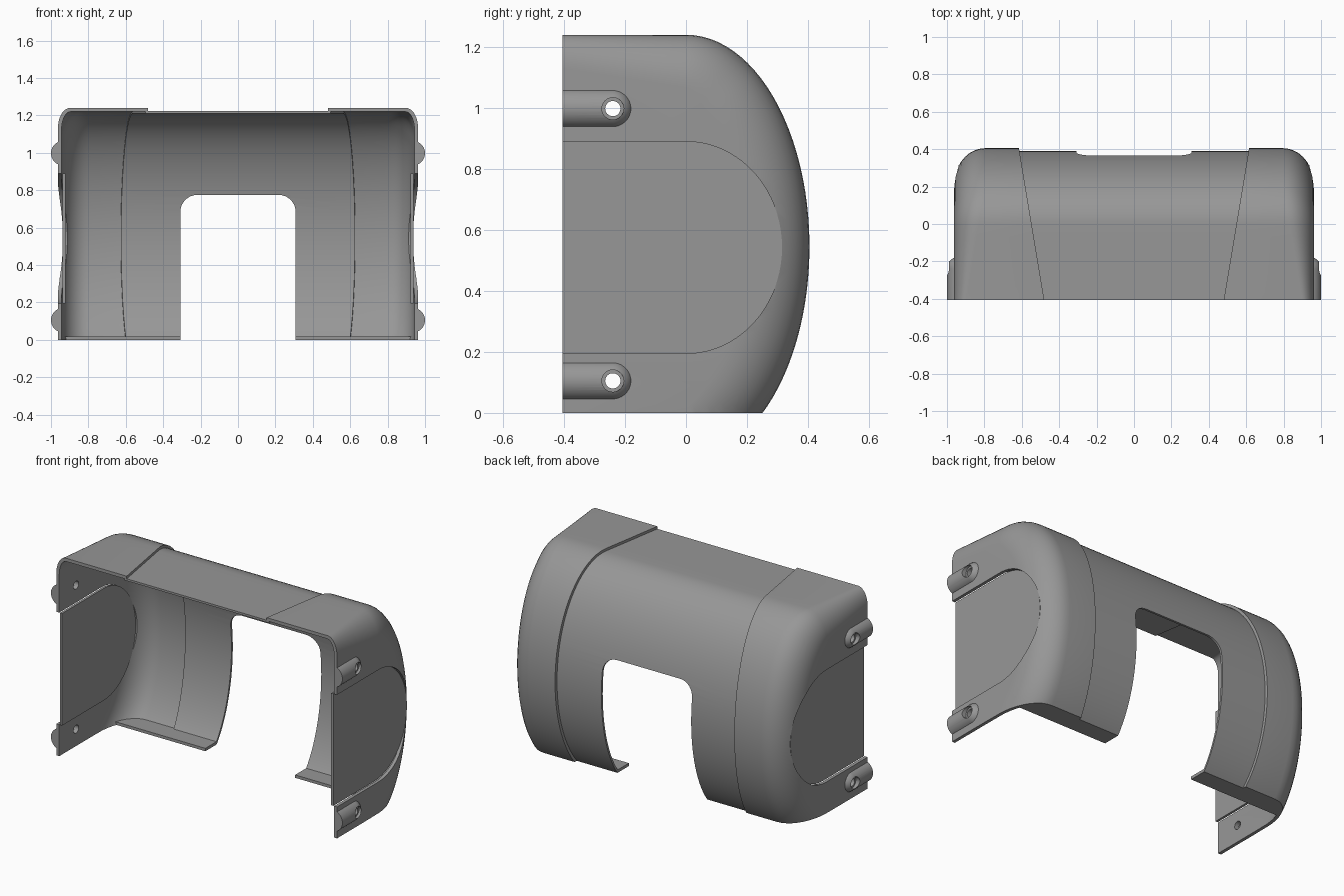
import bpy, bmesh, math
from mathutils import Vector

if "Cube" in bpy.data.objects:
    bpy.data.objects.remove(bpy.data.objects["Cube"])

F = 0.405            # half depth
X = 0.963            # half width of the shell
A, B, ZC = 0.405, 0.695, 0.545   # back curve radii and centre height

grey = bpy.data.materials.new("mid grey")
grey.diffuse_color = (0.31, 0.31, 0.31, 1)
grey.use_nodes = True
grey.node_tree.nodes["Principled BSDF"].inputs["Base Color"].default_value = grey.diffuse_color


def make(name, verts, faces):
    me = bpy.data.meshes.new(name)
    bm = bmesh.new()
    vs = [bm.verts.new(v) for v in verts]
    for f in faces:
        bm.faces.new([vs[i] for i in f])
    bmesh.ops.recalc_face_normals(bm, faces=bm.faces)
    bm.to_mesh(me)
    bm.free()
    me.materials.append(grey)
    ob = bpy.data.objects.new(name, me)
    bpy.context.collection.objects.link(ob)
    return ob


def prism(name, pts, axis, a, b):
    """Extrude a 2D outline along an axis from a to b."""
    def put(p, h):
        return {"x": (h, p[0], p[1]), "y": (p[0], h, p[1]), "z": (p[0], p[1], h)}[axis]
    n = len(pts)
    verts = [put(p, a) for p in pts] + [put(p, b) for p in pts]
    faces = [list(range(n)), list(range(n, 2 * n))]
    faces += [(i, (i + 1) % n, (i + 1) % n + n, i + n) for i in range(n)]
    return make(name, verts, faces)


def box(x0, x1, y0, y1, z0, z1):
    return prism("box", [(x0, y0), (x1, y0), (x1, y1), (x0, y1)], "z", z0, z1)


def circle(cy, cz, r, n=32):
    return [(cy + r * math.cos(2 * math.pi * i / n), cz + r * math.sin(2 * math.pi * i / n))
            for i in range(n)]


def boolean(ob, cutter, op="DIFFERENCE"):
    m = ob.modifiers.new("cut", "BOOLEAN")
    m.object, m.operation, m.solver = cutter, op, "EXACT"
    dg = bpy.context.evaluated_depsgraph_get()
    dg.update()
    me = bpy.data.meshes.new_from_object(ob.evaluated_get(dg))
    ob.modifiers.clear()
    ob.data = me
    bpy.data.objects.remove(cutter)


def body(name, off, front=F):
    """Closed hood volume with rounded ends, shrunk inwards by off."""
    prof = []
    n = 6
    for i in range(n):
        prof.append((-front + front * i / n, ZC + B, 0, 1))
    for i in range(49):
        t = math.pi / 2 - math.pi * i / 48
        nrm = Vector((math.cos(t) / A, math.sin(t) / B)).normalized()
        prof.append((A * math.cos(t), ZC + B * math.sin(t), nrm.x, nrm.y))
    for i in range(n):
        prof.append((-front * (i + 1) / n, ZC - B, 0, -1))
    steps = 9
    cols = [(-1, i) for i in range(steps, -1, -1)] + [(1, i) for i in range(steps + 1)]
    verts, faces = [], []
    for y, z, ny, nz in prof:
        s = max(0, min(1, (y + F) / 0.6))
        rx, ry = 0.065 + 0.1 * s - off, 0.11 + 0.09 * s - off
        for side, i in cols:
            a = math.pi / 2 * i / steps
            d = off + ry * (1 - math.cos(a))
            verts.append((side * (X - off - rx + rx * math.sin(a)), y - ny * d, z - nz * d))
    w, h = len(cols), len(prof)
    for j in range(h - 1):
        for i in range(w - 1):
            faces.append((j * w + i, j * w + i + 1, (j + 1) * w + i + 1, (j + 1) * w + i))
    faces.append([j * w for j in range(h)])
    faces.append([j * w + w - 1 for j in range(h)])
    faces.append(list(range(w)) + [(h - 1) * w + i for i in range(w - 1, -1, -1)])
    return make(name, verts, faces)


def middle_zone(extra):
    a, b = 0.464 + extra, 0.631 + extra
    return prism("zone", [(-a, -0.5), (a, -0.5), (b, 0.5), (-b, 0.5)], "z", -0.5, 2)


def panel_outline():
    pts = [(-F, 0.195), (0, 0.195)]
    for i in range(1, 40):
        t = -math.pi / 2 + math.pi * i / 40
        pts.append((0.315 * math.cos(t), 0.5425 + 0.3475 * math.sin(t)))
    return pts + [(0, 0.89), (-F, 0.89)]


def notch():
    r, w, top = 0.09, 0.308, 0.775
    pts = [(-w, -0.2)]
    for cx, a0 in ((-w + r, math.pi), (w - r, math.pi / 2)):
        for i in range(9):
            a = a0 - math.pi / 2 * i / 8
            pts.append((cx + r * math.cos(a), top - r + r * math.sin(a)))
    return prism("notch", pts + [(w, -0.2)], "y", -0.1, 0.7)


HOLE_Y, HOLES_Z = -0.24, (0.105, 0.998)

# Raised end covers wrapping both sides
ends = body("end_covers", 0)
boolean(ends, body("inner", 0.02, 0.55))
boolean(ends, box(-2, 2, -2, 2, -1, 0))
boolean(ends, middle_zone(0))
for s in (-1, 1):
    out = [(y - 0.1 if y <= -F else y, z) for y, z in panel_outline()]
    boolean(ends, prism("opening", out, "x", s * 0.8, s * 1.1))
    for z in HOLES_Z:
        boolean(ends, prism("hole", circle(HOLE_Y, z, 0.025), "x", s * 0.8, s * 1.1))

# Slightly lower middle cover with the arch cut out
mid = body("middle_cover", 0.016)
boolean(mid, body("inner", 0.029, 0.55))
boolean(mid, box(-2, 2, -2, 2, -1, 0))
boolean(mid, middle_zone(0.015), "INTERSECT")
boolean(mid, notch())

# Bottom lips turned in under the back wall
lip = body("bottom_lips", 0.017)
boolean(lip, box(-2, 2, 0.12, 1, 0.0, 0.018), "INTERSECT")
boolean(lip, notch())

parts = [ends, mid, lip]

for s, side in ((-1, "left"), (1, "right")):
    # Flat sunken side panel
    parts.append(prism(side + "_side_panel", panel_outline(), "x", s * 0.923, s * 0.938))
    # Rounded screw bosses with counterbored holes
    for z, lvl in zip(HOLES_Z, ("lower", "upper")):
        r, n = 0.066, 40
        rings = [(-F, r)] + [(HOLE_Y + r * math.sin(b), r * math.cos(b))
                             for b in (math.pi / 2 * i / 10 for i in range(10))]
        verts = [(s * 0.934 + q * math.cos(2 * math.pi * i / n), y,
                  z + q * math.sin(2 * math.pi * i / n)) for y, q in rings for i in range(n)]
        faces = [(j * n + i, j * n + (i + 1) % n, (j + 1) * n + (i + 1) % n, (j + 1) * n + i)
                 for j in range(len(rings) - 1) for i in range(n)]
        faces += [list(range(n)), list(range((len(rings) - 1) * n, len(rings) * n))]
        boss = make(f"{side}_{lvl}_screw_boss", verts, faces)
        x0, x1 = sorted((s * 0.5, s * 0.948))
        boolean(boss, box(x0, x1, -1, 1, -1, 2))
        boolean(boss, prism("hole", circle(HOLE_Y, z, 0.025), "x", s * 0.8, s * 1.1))
        boolean(boss, prism("bore", circle(HOLE_Y, z, 0.036), "x", s * 0.972, s * 1.1))
        parts.append(boss)

# Smooth curves, crisp edges
bpy.ops.object.select_all(action="DESELECT")
for ob in parts:
    ob.select_set(True)
bpy.context.view_layer.objects.active = ends
bpy.ops.object.shade_smooth_by_angle(angle=math.radians(28))
